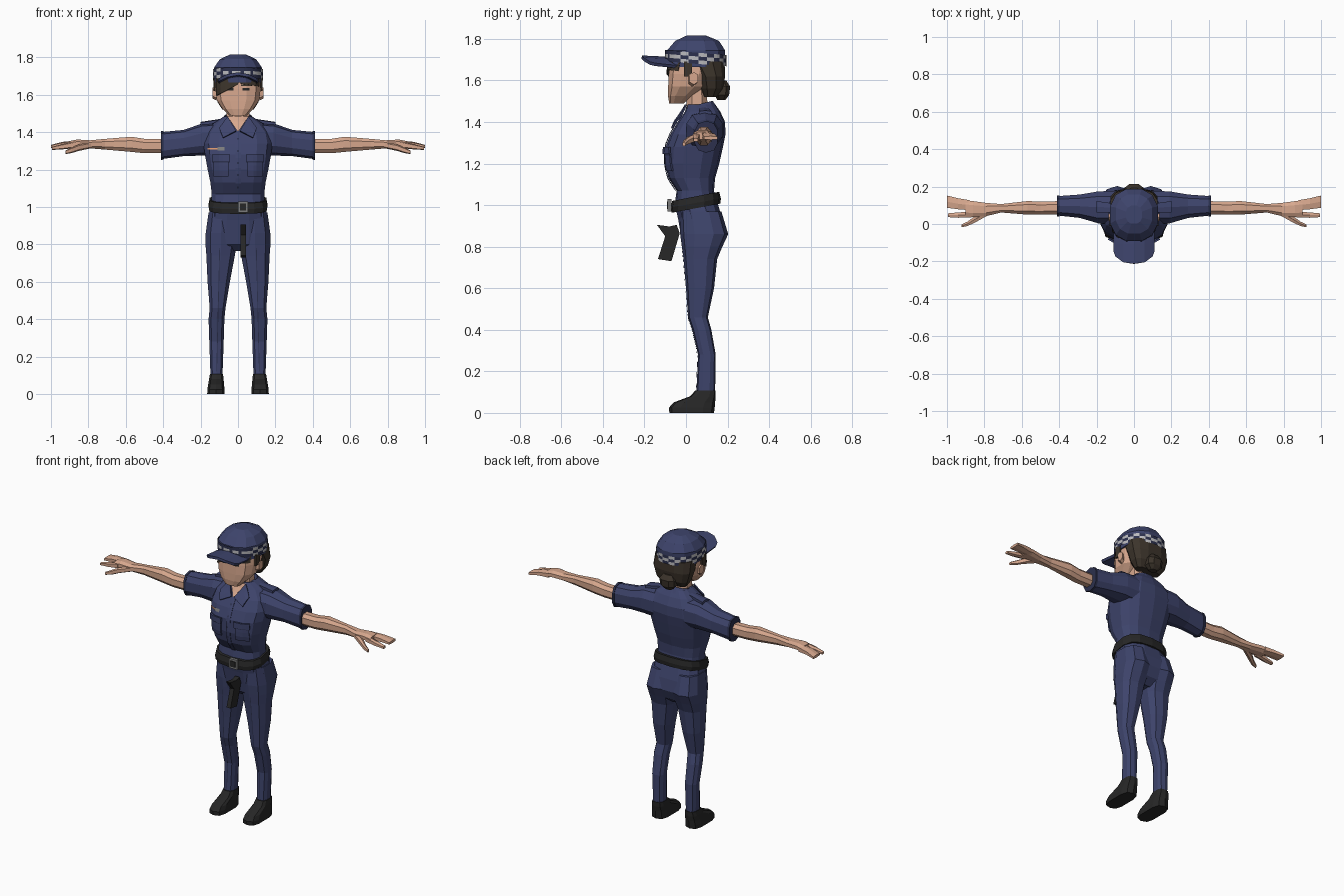
import bpy, bmesh, math
from mathutils import Vector
from mathutils.bvhtree import BVHTree


def material(name, r, g, b):
    m = bpy.data.materials.new(name)
    m.diffuse_color = (r, g, b, 1)
    return m


NAVY = material("navy cloth", 0.048, 0.058, 0.15)
DARK = material("dark navy", 0.025, 0.03, 0.075)
SKIN = material("skin", 0.68, 0.39, 0.27)
HAIR = material("dark brown hair", 0.045, 0.034, 0.024)
BLACK = material("black leather", 0.02, 0.02, 0.02)
WHITE = material("pale check", 0.5, 0.5, 0.52)
GREY = material("grey metal", 0.2, 0.2, 0.2)
ORANGE = material("orange badge", 0.75, 0.33, 0.16)


def finish(name, bm, *mats):
    bmesh.ops.recalc_face_normals(bm, faces=bm.faces)
    me = bpy.data.meshes.new(name)
    bm.to_mesh(me)
    bm.free()
    for m in mats:
        me.materials.append(m)
    ob = bpy.data.objects.new(name, me)
    bpy.context.collection.objects.link(ob)
    return ob


def skin_rings(name, rings, mats, caps=True, rule=None):
    """Bridge equal rings of points into a tube."""
    bm = bmesh.new()
    vs = [[bm.verts.new(p) for p in r] for r in rings]
    n = len(rings[0])
    for j in range(len(vs) - 1):
        for i in range(n):
            k = (i + 1) % n
            f = bm.faces.new((vs[j][i], vs[j][k], vs[j + 1][k], vs[j + 1][i]))
            if rule:
                f.material_index = rule(i, j)
    if caps:
        bm.faces.new(vs[0])
        bm.faces.new(vs[-1])
    return finish(name, bm, *mats)


def oval(n, e):
    for i in range(n):
        a = 2 * math.pi * (i + 0.5) / n
        c, s = math.cos(a), math.sin(a)
        yield math.copysign(abs(c) ** e, c), math.copysign(abs(s) ** e, s)


def upright(name, rows, mat, n=10, e=0.8, tilt=0, **kw):
    """Rows: centre x, half width, front y, back y, z. Tilt lifts the back."""
    rings = [[(cx + rx * u, (y0 + y1) / 2 + (y1 - y0) / 2 * v, z + tilt * v)
              for u, v in oval(n, e)] for cx, rx, y0, y1, z in rows]
    return skin_rings(name, rings, mat if isinstance(mat, list) else [mat], **kw)


def sideways(name, rows, mat, s, n=8, e=0.8):
    """Rows: x, y0, y1, z0, z1; s picks the side."""
    rings = [[(s * x, (y0 + y1) / 2 + (y1 - y0) / 2 * u, (z0 + z1) / 2 + (z1 - z0) / 2 * v)
              for u, v in oval(n, e)] for x, y0, y1, z0, z1 in rows]
    return skin_rings(name, rings, [mat])


def patch(name, target, quad, mat, lift=0.004, thick=0, nx=5, nz=3):
    """Lay an (x, z) quad on the front of a part."""
    bm = bmesh.new()
    bm.from_mesh(target.data)
    tree = BVHTree.FromBMesh(bm)
    bm.free()
    a, b, c, d = [Vector(q) for q in quad]
    bm = bmesh.new()
    grid = []
    for j in range(nz + 1):
        row = []
        for i in range(nx + 1):
            p = a.lerp(b, i / nx).lerp(d.lerp(c, i / nx), j / nz)
            hit = tree.ray_cast(Vector((p.x, -1, p.y)), Vector((0, 1, 0)))[0]
            row.append(bm.verts.new((p.x, (hit.y if hit else 0.04) - lift, p.y)))
        grid.append(row)
    for j in range(nz):
        for i in range(nx):
            bm.faces.new((grid[j][i], grid[j][i + 1], grid[j + 1][i + 1], grid[j + 1][i]))
    ob = finish(name, bm, mat)
    if ob.data.polygons[0].normal.y > 0:
        ob.data.flip_normals()
    if thick:
        m = ob.modifiers.new("thickness", 'SOLIDIFY')
        m.thickness, m.offset = thick, 0
    return ob


def rect(x0, x1, z0, z1):
    return [(x0, z0), (x1, z0), (x1, z1), (x0, z1)]


def box(name, lo, hi, mat):
    rings = [[(lo[0], lo[1], z), (hi[0], lo[1], z), (hi[0], hi[1], z), (lo[0], hi[1], z)]
             for z in (lo[2], hi[2])]
    return skin_rings(name, rings, [mat])


# Shirt body, neck and head
shirt = upright("shirt", [
    (0, .145, -.055, .145, 1.00), (0, .143, -.045, .135, 1.07), (0, .15, -.085, .14, 1.13),
    (0, .165, -.10, .16, 1.20), (0, .18, -.098, .178, 1.28), (0, .188, -.075, .19, 1.34),
    (0, .175, -.04, .188, 1.40), (0, .13, -.005, .165, 1.45), (0, .075, .005, .14, 1.485)],
    NAVY, n=14, e=.72)
upright("neck", [(0, .068, .0, .11, 1.44), (0, .062, .0, .1, 1.58)], SKIN, n=8)
head = upright("head", [
    (0, .05, -.082, -.01, 1.49), (0, .085, -.088, .035, 1.525), (0, .116, -.088, .10, 1.57),
    (0, .124, -.086, .13, 1.63), (0, .12, -.08, .15, 1.71)], SKIN, n=12, e=.72)

# Hair: back mass, bun, fringe
upright("back_hair", [(0, .085, .085, .15, 1.52), (0, .112, .065, .18, 1.56),
                      (0, .13, .05, .19, 1.62), (0, .128, .0, .188, 1.69)], HAIR, n=12, e=.75)
upright("hair_bun", [(0, .025, .15, .19, 1.505), (0, .052, .135, .21, 1.53),
                     (0, .055, .135, .215, 1.57), (0, .03, .15, .195, 1.60)], HAIR, n=8)
patch("fringe", head, [(-.114, 1.595), (.0, 1.655), (.01, 1.70), (-.114, 1.70)], HAIR, .008, .006)
patch("fringe_side", head, [(.01, 1.66), (.112, 1.645), (.112, 1.70), (.01, 1.70)], HAIR, .006, .004)
for s, side in ((1, "left"), (-1, "right")):
    patch(side + "_eye", head, rect(s * .025, s * .062, 1.624, 1.636), BLACK)
    patch(side + "_brow", head, [(s * .015, 1.646), (s * .075, 1.648),
                                 (s * .07, 1.66), (s * .015, 1.655)], HAIR)
    sideways(side + "_ear", [(.115, .01, .05, 1.57, 1.635), (.136, .015, .06, 1.58, 1.64)], SKIN, s, 6)
    box(side + "_sideburn", (s * .127 - .005, -.01, 1.62), (s * .127 + .005, .03, 1.69), HAIR)

# Cap with chequered band and peak
upright("cap", [(0, .132, -.098, .19, 1.665), (0, .132, -.095, .192, 1.745),
                (0, .10, -.055, .162, 1.79), (0, .045, .0, .10, 1.815)], NAVY, n=12, e=.85)
upright("cap_band", [(0, .135, -.101, .194, z) for z in (1.68, 1.698, 1.716, 1.734)],
        [DARK, WHITE], n=48, e=.88, tilt=-.012, caps=False,
        rule=lambda i, j: int((i // 2 + j) % 2 == 0 and not 30 <= i < 42)
        or int(30 <= i < 42 and j == 1 and i % 3 != 0))
bm = bmesh.new()
cols = []
for x, tip in ((-.105, -.15), (-.095, -.175), (-.055, -.205), (0, -.213),
               (.055, -.205), (.095, -.175), (.105, -.15)):
    z = 1.712 - 3.2 * x * x
    cols.append([bm.verts.new((x, y, zz)) for y, zz in ((tip, z), (-.105, z - .005), (-.03, z - .012))])
for p, q in zip(cols, cols[1:]):
    for j in range(2):
        bm.faces.new((p[j], q[j], q[j + 1], p[j + 1]))
peak = finish("cap_peak", bm, NAVY)
peak.modifiers.new("thickness", 'SOLIDIFY').thickness = .016
peak.modifiers["thickness"].offset = 0

# Collar, shirt front and fittings
upright("collar", [(0, .092, -.008, .152, 1.455), (0, .072, .008, .13, 1.487)],
        NAVY, n=12, tilt=.015, caps=False)
patch("open_neck", shirt, [(-.004, 1.405), (.004, 1.405), (.055, 1.483), (-.055, 1.483)], SKIN, .012)
patch("shirt_placket", shirt, rect(-.012, .016, 1.07, 1.40), NAVY, .005, .003, 2, 12)
for i in range(5):
    patch("shirt_button", shirt, rect(-.005, .005, 1.10 + i * .065, 1.11 + i * .065), DARK, .01, 0, 1, 1)
patch("badge_strip", shirt, rect(-.162, -.11, 1.306, 1.314), ORANGE, .006)
patch("name_plate", shirt, rect(-.11, -.072, 1.302, 1.32), GREY, .006)
for s, side in ((1, "left"), (-1, "right")):
    patch(side + "_collar_flap", shirt, [(s * .01, 1.405), (s * .08, 1.37),
          (s * .10, 1.42), (s * .055, 1.483)], NAVY, .018, .008)
    patch(side + "_pocket", shirt, rect(s * .05, s * .13, 1.165, 1.25), NAVY, .006, .008)
    patch(side + "_pocket_flap", shirt, [(s * .043, 1.245), (s * .137, 1.245),
          (s * .137, 1.28), (s * .043, 1.28)], NAVY, .013, .01)
    patch(side + "_pocket_seam", shirt, rect(s * .045, s * .135, 1.239, 1.245), DARK, .012)

    # Sleeve, epaulette, arm, hand
    sideways(side + "_sleeve", [(.10, .0, .18, 1.27, 1.45), (.19, .0, .178, 1.275, 1.447),
             (.29, .03, .16, 1.272, 1.412), (.395, .042, .152, 1.258, 1.402),
             (.41, .042, .15, 1.255, 1.402)], NAVY, s, 10)
    sideways(side + "_sleeve_hem", [(.398, .039, .155, 1.253, 1.405),
             (.412, .039, .155, 1.252, 1.405)], DARK, s, 10)
    sideways(side + "_epaulette", [(.10, .06, .11, 1.448, 1.47), (.20, .06, .125, 1.432, 1.455)], NAVY, s, 6, .5)
    sideways(side + "_arm", [(.38, .05, .125, 1.285, 1.365), (.50, .048, .122, 1.285, 1.367),
             (.57, .048, .125, 1.292, 1.378), (.71, .06, .108, 1.305, 1.366),
             (.79, .04, .115, 1.312, 1.358), (.86, .034, .125, 1.316, 1.362),
             (.90, .036, .13, 1.314, 1.354)], SKIN, s)
    sideways(side + "_fingers", [(.88, .072, .13, 1.315, 1.354), (.94, .076, .14, 1.318, 1.348),
             (1.0, .084, .155, 1.314, 1.332)], SKIN, s, 6, .6)
    sideways(side + "_index_finger", [(.87, .034, .068, 1.315, 1.352), (.94, .032, .063, 1.308, 1.336),
             (.995, .036, .058, 1.305, 1.322)], SKIN, s, 6, .6)
    sideways(side + "_thumb", [(.78, .045, .08, 1.315, 1.348), (.85, .006, .045, 1.30, 1.335),
             (.89, -.012, .014, 1.288, 1.318), (.922, -.018, -.002, 1.283, 1.302)], SKIN, s, 6, .7)

    # Trouser leg and boot
    upright(side + "_trouser_leg", [
        (s * .115, .033, .05, .14, .09), (s * .115, .04, .058, .143, .28),
        (s * .115, .044, .03, .122, .40), (s * .109, .044, .01, .105, .46),
        (s * .103, .062, .0, .135, .60), (s * .093, .079, -.012, .15, .74),
        (s * .09, .087, -.02, .175, .80), (s * .09, .086, -.028, .203, .86),
        (s * .085, .075, -.03, .17, .97)], NAVY, n=10, e=.78)
    patch(side + "_trouser_crease", bpy.data.objects[side + "_trouser_leg"],
          [(s * .112, .12), (s * .116, .12), (s * .10, .78), (s * .096, .78)], DARK, .003, 0, 1, 14)
    upright(side + "_boot", [
        (s * .118, .048, -.08, .135, 0), (s * .118, .047, -.082, .138, .025),
        (s * .117, .044, -.06, .14, .05), (s * .116, .04, .02, .143, .08),
        (s * .115, .036, .045, .143, .108)], BLACK, n=10, e=.6)

# Hips and belt
upright("hips", [(0, .07, .02, .12, .765), (0, .15, -.018, .165, .80), (0, .174, -.028, .19, .86),
                 (0, .165, -.04, .178, .93), (0, .148, -.058, .155, 1.01)], NAVY, n=12, e=.75)
upright("belt", [(0, .156, -.07, .165, .985), (0, .16, -.074, .168, 1.01), (0, .154, -.066, .16, 1.042)],
        BLACK, n=14, e=.72, tilt=.022)
box("belt_buckle", (0, -.088, .97), (.053, -.07, 1.03), GREY)
box("buckle_centre", (.01, -.092, .982), (.043, -.086, 1.018), BLACK)

# Sidearm: a flat profile given width
outline = [(-.14, .905), (-.08, .897), (-.045, .905), (-.03, .865), (-.07, .73), (-.135, .74), (-.10, .85)]
skin_rings("sidearm", [[(x, y, z) for y, z in outline] for x in (.014, .042)], [BLACK])
